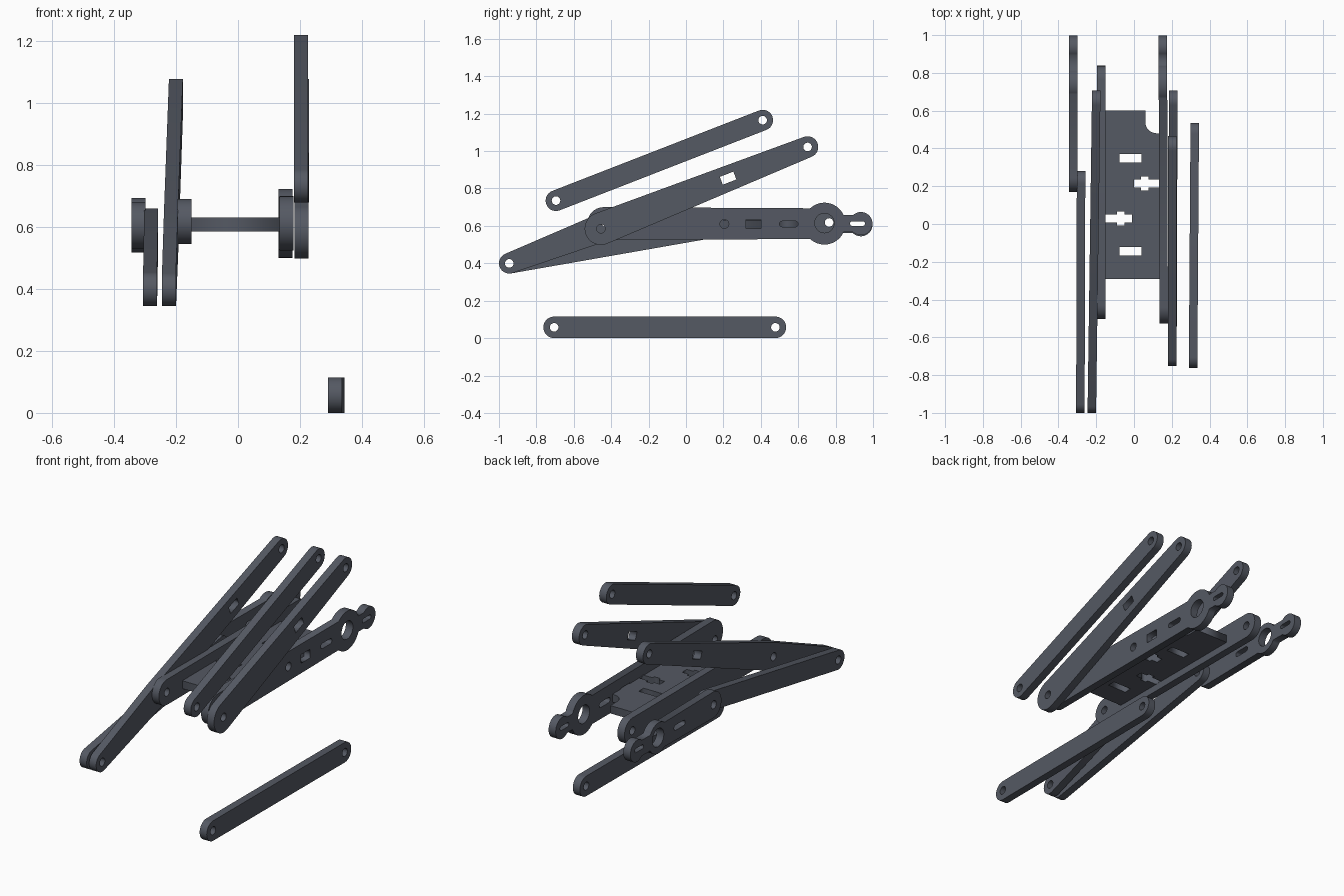
import bpy, math
from mathutils import Matrix, Vector
from mathutils.geometry import convex_hull_2d

if "Cube" in bpy.data.objects:
    bpy.data.objects.remove(bpy.data.objects["Cube"])

grey = bpy.data.materials.new("slate grey")
grey.diffuse_color = (0.09, 0.10, 0.125, 1)
grey.use_nodes = True
grey.node_tree.nodes["Principled BSDF"].inputs["Base Color"].default_value = grey.diffuse_color
THICK = 0.045


def arc(cx, cy, r, a0, a1, n):
    return [(cx + r * math.cos(math.radians(a0 + (a1 - a0) * i / n)),
             cy + r * math.sin(math.radians(a0 + (a1 - a0) * i / n))) for i in range(n + 1)]


def circle(cx, cy, r, n=20):
    return arc(cx, cy, r, 0, 360, n)[:-1]


def hull(*circles):
    pts = [Vector(p) for c in circles for p in circle(*c, 32)]
    return [tuple(pts[i]) for i in convex_hull_2d(pts)]


def box(cx, cy, w, h, angle=0):
    c, s = math.cos(angle), math.sin(angle)
    corners = [(-w / 2, -h / 2), (w / 2, -h / 2), (w / 2, h / 2), (-w / 2, h / 2)]
    return [(cx + x * c - y * s, cy + x * s + y * c) for x, y in corners]


def slot(cx, cy, w, h):
    d = (w - h) / 2
    return hull((cx - d, cy, h / 2), (cx + d, cy, h / 2))


def cross_slot(x0, x1, cx, cy, h, cw, ch):
    """Long slot with a short crossing slot."""
    top = [(x1, cy + h), (cx + cw, cy + h), (cx + cw, cy + ch),
           (cx - cw, cy + ch), (cx - cw, cy + h), (x0, cy + h)]
    return top + [(x, 2 * cy - y) for x, y in reversed(top)]


def sheet(name, loops, matrix):
    """Cut sheet: first loop is the outline, the others are holes."""
    cu = bpy.data.curves.new(name, 'CURVE')
    cu.dimensions, cu.fill_mode, cu.extrude = '2D', 'BOTH', THICK / 2
    for pts in loops:
        sp = cu.splines.new('POLY')
        sp.points.add(len(pts) - 1)
        for p, (x, y) in zip(sp.points, pts):
            p.co = (x, y, 0, 1)
        sp.use_cyclic_u = True
    tmp = bpy.data.objects.new(name + "_curve", cu)
    bpy.context.collection.objects.link(tmp)
    dg = bpy.context.evaluated_depsgraph_get()
    me = bpy.data.meshes.new_from_object(tmp.evaluated_get(dg))
    bpy.data.objects.remove(tmp)
    me.transform(matrix)
    me.materials.clear()
    me.materials.append(grey)
    ob = bpy.data.objects.new(name, me)
    bpy.context.collection.objects.link(ob)
    return ob


def upright(name, x, loops, lean=0.0):
    """Sheet standing in the y-z plane; x drifts by lean per unit of y."""
    m = Matrix(((lean, 0, 1, x), (1, 0, 0, 0), (0, 1, 0, 0), (0, 0, 0, 1)))
    return sheet(name, loops, m)


def bar(name, x, ends, lean=0.0, extra=()):
    holes = [circle(y, z, 0.023) for y, z, r in ends]
    upright(name, x, [hull(*ends)] + holes + list(extra), lean)


def hub_outline(y0, z, r0, r1, disc_y, disc_r):
    """Arm with a round rear end, a large ring and a slotted tip."""
    neck = 0.045
    a = 180 - math.degrees(math.asin(r1 / disc_r))
    b = math.degrees(math.asin(neck / disc_r))
    top = arc(y0, 0, r0, 180, 90, 10)
    top += arc(disc_y, 0, disc_r, a, b, 14)
    top += arc(0.935, 0, 0.062, 133, 0, 12)
    return [(y, z + h) for y, h in top] + [(y, z - h) for y, h in top[-2:0:-1]]


# loose links
tilt = math.atan(0.39)
window = box(0.225, 0.855, 0.078, 0.045, tilt)
bar("lower_link", 0.318, [(-0.705, 0.0575, 0.0575), (0.478, 0.0575, 0.0575)], 0.007)
bar("upper_link", 0.203, [(-0.695, 0.735, 0.0555), (0.41, 1.165, 0.0555)])
bar("rear_link", -0.281, [(-0.945, 0.40, 0.055), (0.225, 0.605, 0.055)], 0.003)

# swing arms on both sides
bar("right_swing_arm", 0.206, [(-0.455, 0.585, 0.087), (0.65, 1.022, 0.057)], 0.002, [window])
bar("left_swing_arm", -0.2095,
    [(-0.945, 0.40, 0.055), (-0.455, 0.588, 0.076), (0.65, 1.022, 0.057)], 0.014, [window])

# ring arms with slotted tips
tip_slot = slot(0.917, 0.612, 0.08, 0.024)
upright("right_ring_arm", 0.1555, [
    hub_outline(-0.44, 0.612, 0.088, 0.082, 0.74, 0.112), circle(0.74, 0.615, 0.052, 28), tip_slot,
    circle(-0.455, 0.585, 0.023), circle(0.205, 0.61, 0.024),
    box(0.36, 0.61, 0.08, 0.05), slot(0.55, 0.61, 0.1, 0.03)], -0.003)
upright("left_ring_arm", -0.322, [
    hub_outline(0.245, 0.606, 0.075, 0.07, 0.74, 0.088), circle(0.745, 0.61, 0.052, 28), tip_slot,
    circle(0.24, 0.606, 0.023), slot(0.55, 0.606, 0.1, 0.03)])

# plain side rail
bar("left_side_rail", -0.173, [(-0.43, 0.618, 0.073), (0.765, 0.618, 0.073)])

# floor plate with notched corner and slots
outline = [(-0.16, -0.29), (0.14, -0.29), (0.14, 0.48)]
outline += arc(0.12, 0.54, 0.06, 270, 180, 8) + [(0.06, 0.6), (-0.16, 0.6)]
sheet("floor_plate", [
    outline, box(-0.018, 0.348, 0.118, 0.045), box(-0.018, -0.143, 0.118, 0.045),
    cross_slot(0.0, 0.132, 0.057, 0.215, 0.021, 0.02, 0.037),
    cross_slot(-0.15, -0.01, -0.07, 0.028, 0.021, 0.02, 0.037)],
    Matrix.Translation((0, 0, 0.608)))
